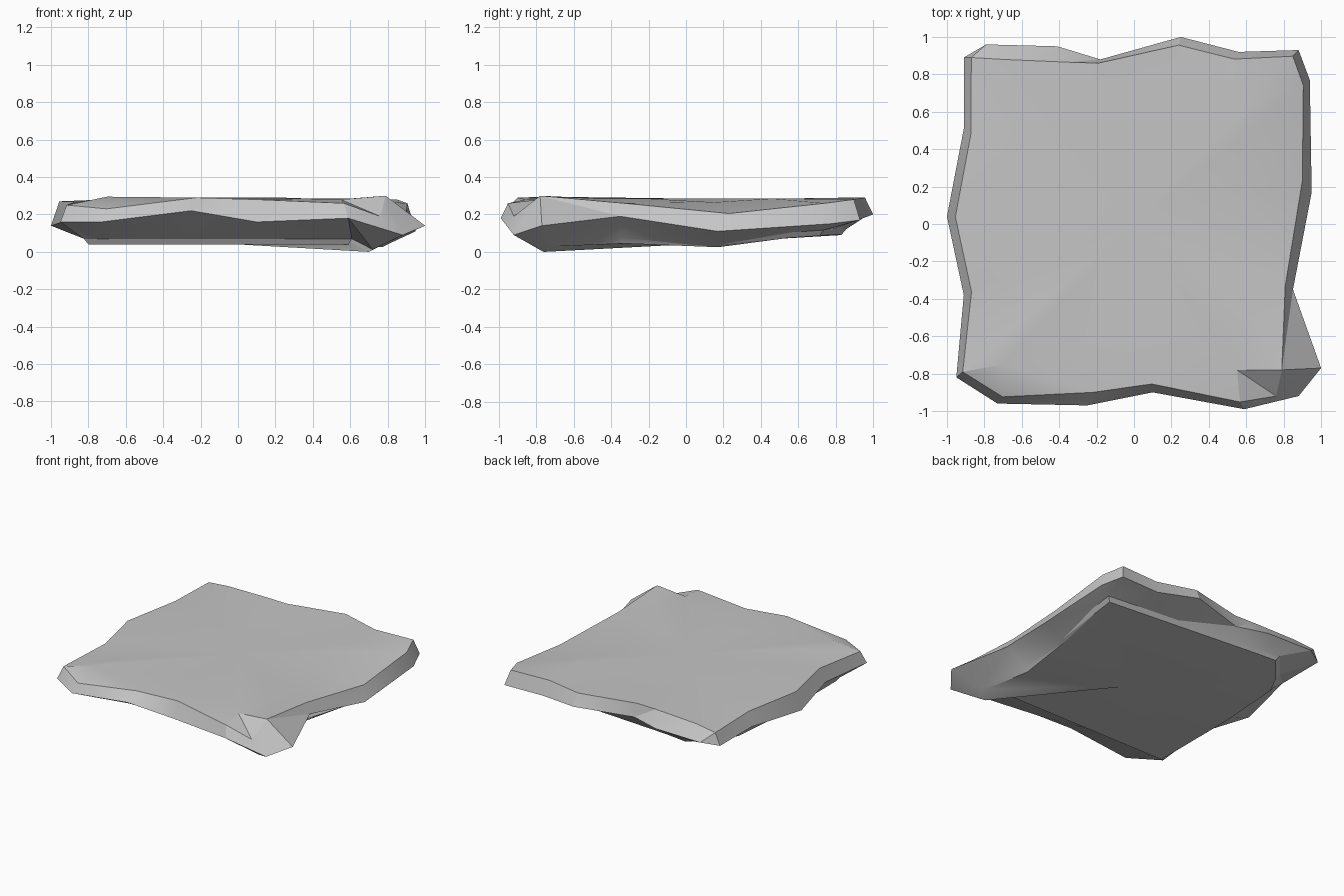
import bpy
import bmesh
import math
from mathutils import Vector

default_cube = bpy.data.objects.get("Cube")
if default_cube:
    bpy.data.objects.remove(default_cube, do_unlink=True)

# Stone colour
stone = bpy.data.materials.new("stone_grey")
stone.use_nodes = True
colour = (0.56, 0.56, 0.56, 1)
stone.diffuse_color = colour
stone.node_tree.nodes["Principled BSDF"].inputs["Base Color"].default_value = colour

# Widest outline: x, y, height, then height of the top edge above it
outline = [
    (-.95, -.82, .16, .25), (-.73, -.96, .16, .23), (-.25, -.97, .22, .29),
    (.1, -.9, .16, .28), (.59, -.99, .18, .26), (.88, -.92, .09, .19),
    (1, -.77, .14, .3), (.85, -.35, .19, .26), (.95, .17, .11, .205),
    (.94, .77, .15, .26), (.88, .93, .17, .28), (.56, .92, .17, .28),
    (.25, 1, .2, .29), (-.18, .88, .19, .29), (-.41, .95, .19, .29),
    (-.79, .96, .19, .28), (-.91, .89, .17, .26), (-.91, .51, .17, .27),
    (-1, .04, .14, .27), (-.91, -.38, .17, .27),
]
# Chipped corners, which depart from the plain shape of each ring
top_chips = {2: (-.22, -.9), 5: (.76, -.92), 6: (.79, -.78), 8: (.9, .23),
             13: (-.19, .86), 14: (-.35, .865), 15: (-.7, .88), 16: (-.87, .89)}
crown_chips = {1: (-.7, -.75, .295), 5: (.55, -.78, .28), 8: (.58, .15, .265)}
base_chips = {5: (.7, -.76, 0), 6: (.76, -.68, .03), 7: (.68, -.33, .045),
              8: (.77, .17, .025), 9: (.81, .55, .075),
              15: (-.58, .83, .09), 16: (-.73, .65, .08)}


def widest_point(i, x, y, z, top):
    return x, y, z


def top_point(i, x, y, z, top):
    p = Vector((x, y))
    px, py = top_chips.get(i, p - p.normalized() * .045)
    return px, py, top


def crown_point(i, x, y, z, top):
    return crown_chips.get(i, (x * .6, y * .6, .285))


def base_point(i, x, y, z, top):
    """Clamp the outline to a squarer base that rises towards the back."""
    px = min(max(x, -.8), .82)
    py = min(max(y, -.66), .78 - .08 * px)
    return base_chips.get(i, (px, py, .04 + .075 * max(0, py - .1)))


def undercut_point(i, x, y, z, top):
    """Sit just outside and above the base, less so at its lowest corners."""
    px, py, pz = base_point(i, x, y, z, top)
    lift = .03 if pz > .035 else .012
    return px * 1.03, py * 1.03, pz + lift


bm = bmesh.new()


def ring(rule):
    return [bm.verts.new(rule(i, *row)) for i, row in enumerate(outline)]


def bridge(lower, upper):
    """Join two rings with triangles, split along the shorter diagonal."""
    for i in range(len(lower)):
        j = (i + 1) % len(lower)
        a, b, c, d = lower[i], lower[j], upper[j], upper[i]
        if (a.co - c.co).length < (b.co - d.co).length:
            triangles = (a, b, c), (a, c, d)
        else:
            triangles = (a, b, d), (b, c, d)
        for triangle in triangles:
            bm.faces.new(triangle)


def cap(loop, height):
    centre = bm.verts.new((0, 0, height))
    for i in range(len(loop)):
        bm.faces.new((loop[i], loop[(i + 1) % len(loop)], centre))


# Base, undercut, widest edge, upper edge and gently domed top
rings = [ring(rule) for rule in (
    base_point, undercut_point, widest_point, top_point, crown_point)]
for lower, upper in zip(rings, rings[1:]):
    bridge(lower, upper)
cap(rings[-1], .285)
cap(rings[0], .04)
bmesh.ops.recalc_face_normals(bm, faces=bm.faces)

mesh = bpy.data.meshes.new("stone_slab")
bm.to_mesh(mesh)
bm.free()
mesh.materials.append(stone)
slab = bpy.data.objects.new("stone_slab", mesh)
bpy.context.collection.objects.link(slab)

# Smooth worn surfaces, crisp broken edges
bpy.ops.object.select_all(action="DESELECT")
slab.select_set(True)
bpy.context.view_layer.objects.active = slab
bpy.ops.object.shade_smooth_by_angle(angle=math.radians(23))
